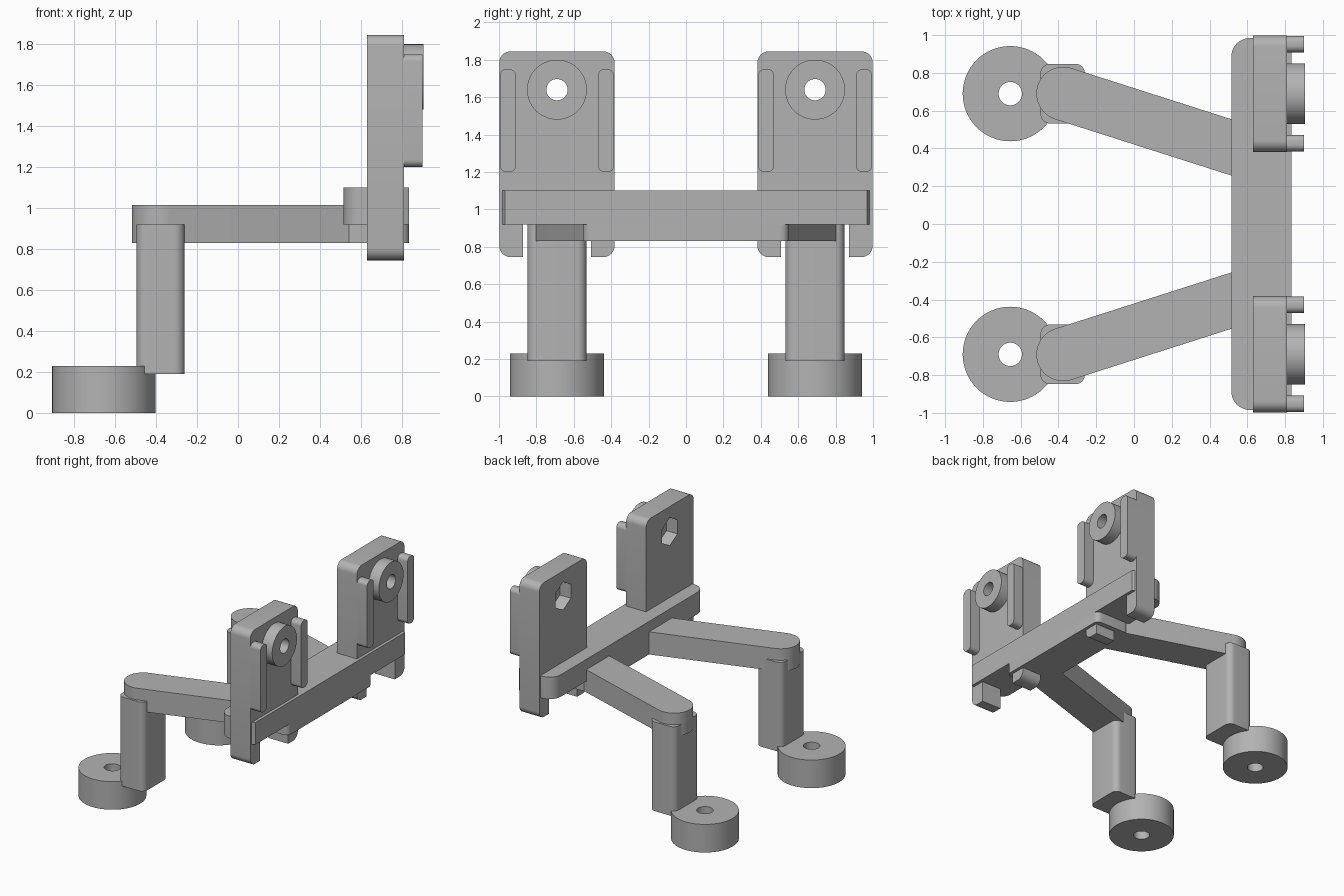
import bpy, bmesh
from math import pi, sin, cos, atan2, radians

cube = bpy.data.objects.get("Cube")
if cube:
    bpy.data.objects.remove(cube, do_unlink=True)

grey = bpy.data.materials.new("plain grey")
grey.use_nodes = True
tone = (0.45, 0.45, 0.45, 1)
grey.diffuse_color = tone
grey.node_tree.nodes["Principled BSDF"].inputs["Base Color"].default_value = tone


def arc(u, v, r, start, end, steps):
    """Points along a circular arc."""
    return [(u + r * cos(start + (end - start) * i / steps),
             v + r * sin(start + (end - start) * i / steps)) for i in range(steps + 1)]


def circle(u, v, r, sides=48, turn=0):
    return arc(u, v, r, turn, turn + 2 * pi, sides)[:-1]


def rounded(u0, u1, v0, v1, r):
    """Rectangle outline with rounded corners."""
    corners = [(u1 - r, v1 - r), (u0 + r, v1 - r), (u0 + r, v0 + r), (u1 - r, v0 + r)]
    return [p for i, (u, v) in enumerate(corners)
            for p in arc(u, v, r, i * pi / 2, (i + 1) * pi / 2, 8)]


def prism(name, outline, lo, hi, axis="z"):
    """Extrude an outline: (x, y) along z, or (y, z) along x."""
    bm = bmesh.new()
    place = (lambda u, v, w: (u, v, w)) if axis == "z" else (lambda u, v, w: (w, u, v))
    face = bm.faces.new([bm.verts.new(place(u, v, lo)) for u, v in outline])
    new = bmesh.ops.extrude_face_region(bm, geom=[face])["geom"]
    shift = (0, 0, hi - lo) if axis == "z" else (hi - lo, 0, 0)
    bmesh.ops.translate(bm, vec=shift, verts=[g for g in new if isinstance(g, bmesh.types.BMVert)])
    bmesh.ops.recalc_face_normals(bm, faces=bm.faces)
    mesh = bpy.data.meshes.new(name)
    bm.to_mesh(mesh)
    bm.free()
    mesh.materials.append(grey)
    obj = bpy.data.objects.new(name, mesh)
    bpy.context.collection.objects.link(obj)
    parts.append(obj)
    return obj


def cutter(*args):
    obj = prism(*args)
    parts.remove(obj)
    obj.hide_render = True
    obj.hide_viewport = True
    obj.display_type = "WIRE"
    return obj


def cut(obj, *tools):
    for tool in tools:
        mod = obj.modifiers.new("cut", "BOOLEAN")
        mod.operation = "DIFFERENCE"
        mod.solver = "EXACT"
        mod.object = tool


parts = []

# Crossbar with its flat trimmed face, and the thicker middle below it
bar = [(min(x, 0.835), y) for x, y in rounded(0.515, 0.88, -0.985, 0.985, 0.1)]
prism("crossbar", bar, 0.92, 1.10)
prism("crossbar_middle", rounded(0.515, 0.835, -0.55, 0.55, 0.045), 0.83, 0.93)

for side, s in (("front", -1), ("back", 1)):
    yc = 0.69 * s

    # Upright plate with bottom slot, bolt hole and hexagonal nut pocket
    plate = prism(side + "_plate", rounded(yc - 0.308, yc + 0.308, 0.745, 1.845, 0.06),
                  0.63, 0.81, "x")
    ring = prism(side + "_ring", circle(yc, 1.64, 0.16), 0.81, 0.905, "x")
    hole = cutter(side + "_bolt_cutter", circle(yc, 1.64, 0.057, 32), 0.5, 1.0, "x")
    pocket = cutter(side + "_nut_cutter", circle(yc, 1.64, 0.115, 6, pi / 2), 0.5, 0.73, "x")
    slot = cutter(side + "_slot_cutter", rounded(yc - 0.182, yc + 0.182, 0.6, 0.925, 0.001),
                  0.5, 1.0, "x")
    cut(plate, slot, pocket, hole)
    cut(ring, hole)

    # Pair of guide rails on the plate
    for label, off in (("inner", -0.262 * s), ("outer", 0.262 * s)):
        y = yc + off
        prism(f"{side}_{label}_rail", rounded(y - 0.043, y + 0.043, 1.2, 1.75, 0.035),
              0.81, 0.9, "x")

    # Slanted arm with a round end
    x0, x1, y1, r = -0.375, 0.58, 0.385 * s, 0.142
    a = atan2(y1 - yc, x1 - x0)
    nx, ny = -sin(a) * r, cos(a) * r
    arm = arc(x0, yc, r, a + pi / 2, a + 3 * pi / 2, 24)
    prism(side + "_arm", arm + [(x1 - nx, y1 - ny), (x1 + nx, y1 + ny)], 0.83, 1.015)

    # Post and round foot
    prism(side + "_post", rounded(-0.495, -0.26, yc - 0.158, yc + 0.158, 0.05), 0.19, 0.92)
    foot = prism(side + "_foot", circle(-0.655, yc, 0.252, 64), 0, 0.23)
    cut(foot, cutter(side + "_foot_cutter", circle(-0.655, yc, 0.062, 32), -0.1, 0.4))

# Smooth the rounded faces, keep the hard edges
bpy.ops.object.select_all(action="DESELECT")
for obj in parts:
    obj.select_set(True)
bpy.context.view_layer.objects.active = parts[0]
bpy.ops.object.shade_smooth_by_angle(angle=radians(30))
